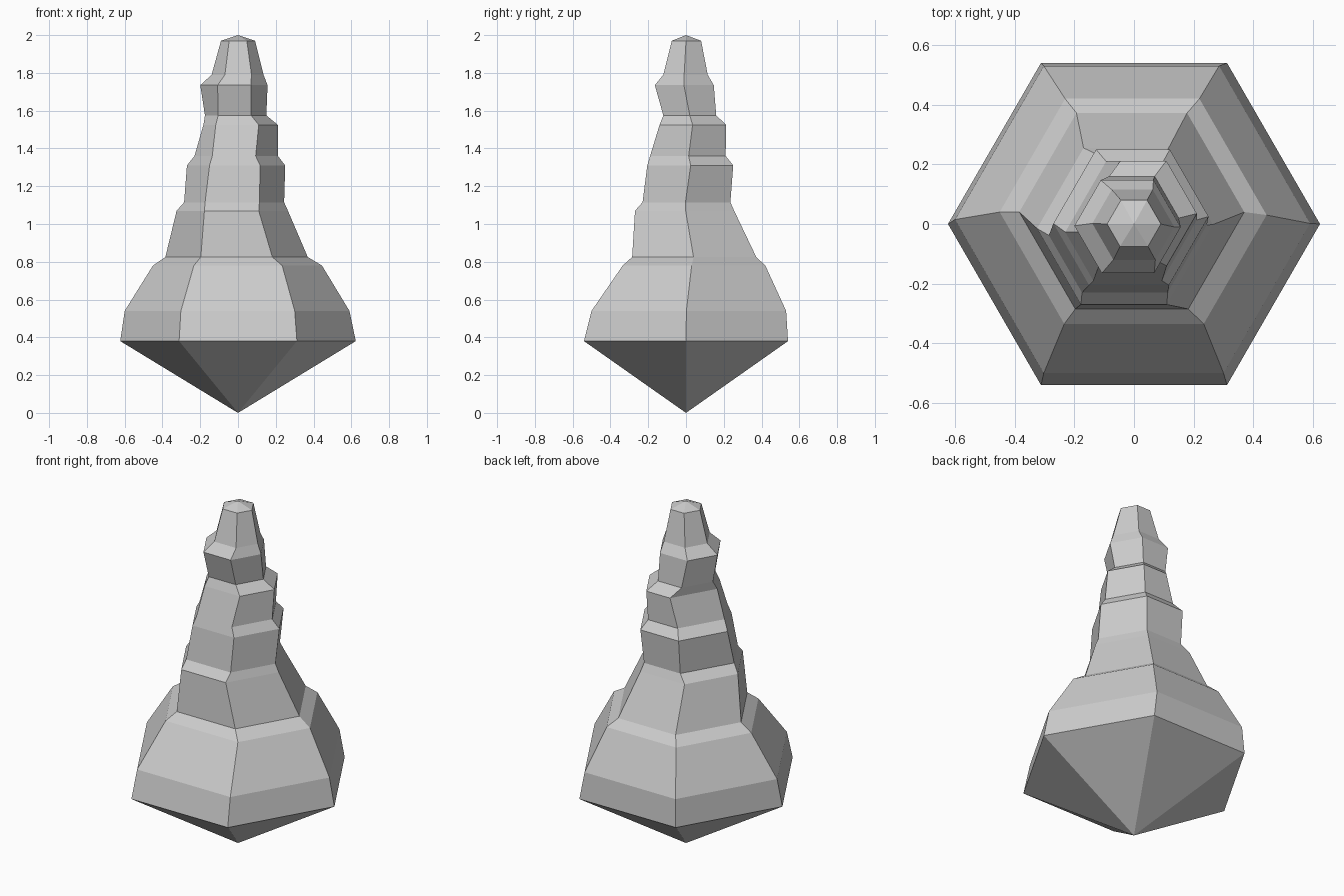
import bpy, bmesh
from math import sin, cos, radians

if "Cube" in bpy.data.objects:
    bpy.data.objects.remove(bpy.data.objects["Cube"])

# Each level: height, then distance from the axis to the six faces:
# front, right-front, right-back, back, left-back, left-front
levels = [
    (0.38, .54, .54, .54, .54, .54, .54),
    (0.54, .50, .51, .512, .53, .527, .512),
    (0.78, .335, .37, .40, .42, .41, .37),
    (0.825, .285, .30, .34, .372, .353, .313),
    (1.07, .27, .23, .228, .255, .274, .289),
    (1.115, .23, .213, .21, .235, .228, .266),
    (1.31, .205, .204, .229, .25, .235, .233),
    (1.36, .19, .176, .19, .21, .186, .213),
    (1.525, .14, .165, .20, .212, .145, .172),
    (1.575, .12, .12, .14, .16, .152, .151),
    (1.735, .165, .141, .13, .147, .17, .176),
    (1.79, .12, .122, .112, .115, .122, .12),
    (1.97, .075, .078, .078, .08, .078, .078),
]


def corner(a0, d0, a1, d1):
    """Point where two neighbouring face lines cross."""
    det = sin(a1 - a0)
    return ((d0 * sin(a1) - d1 * sin(a0)) / det,
            (d1 * cos(a0) - d0 * cos(a1)) / det)


bm = bmesh.new()
angles = [radians(-90 + 60 * i) for i in range(6)]

# Stepped hexagonal rings
rings = []
for z, *d in levels:
    ring = []
    for i in range(6):
        j = (i + 1) % 6
        x, y = corner(angles[i], d[i], angles[j], d[j])
        ring.append(bm.verts.new((x, y, z)))
    rings.append(ring)

# Side faces between rings
for low, high in zip(rings, rings[1:]):
    for i in range(6):
        j = (i + 1) % 6
        bm.faces.new((low[i], low[j], high[j], high[i]))

# Pointed underside and tip
bottom = bm.verts.new((0, 0, 0))
tip = bm.verts.new((0, 0, 2))
for i in range(6):
    j = (i + 1) % 6
    bm.faces.new((bottom, rings[0][j], rings[0][i]))
    bm.faces.new((tip, rings[-1][i], rings[-1][j]))

bmesh.ops.recalc_face_normals(bm, faces=bm.faces)
mesh = bpy.data.meshes.new("rock_spire")
bm.to_mesh(mesh)
bm.free()
spire = bpy.data.objects.new("rock_spire", mesh)
bpy.context.collection.objects.link(spire)
